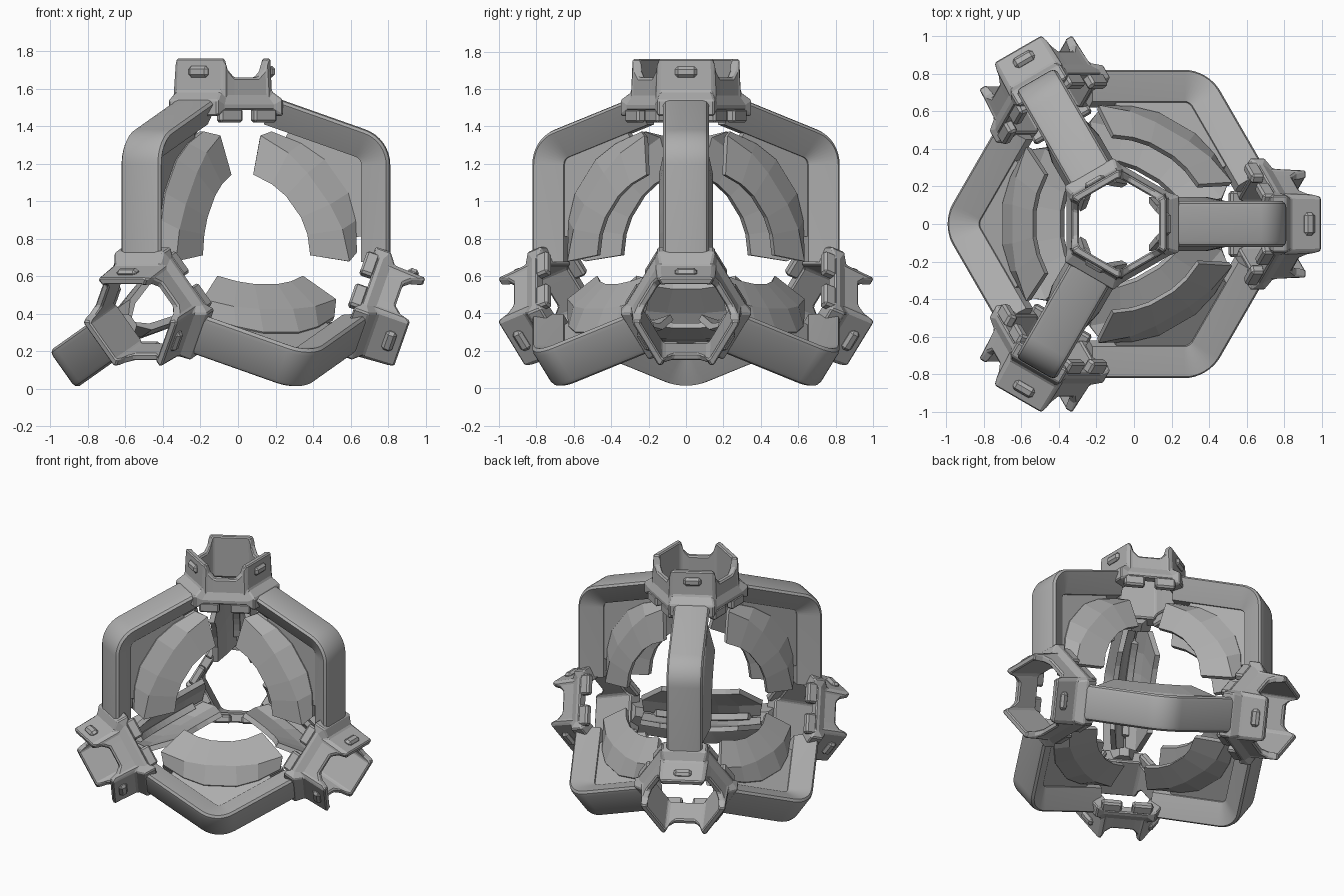
import bpy, bmesh
from math import cos, sin, pi, radians, sqrt
from mathutils import Vector, Matrix

cube = bpy.data.objects.get("Cube")
if cube:
    bpy.data.objects.remove(cube)

CENTRE = Vector((-0.08, 0, 0.705))
grey = bpy.data.materials.new("plain_grey")
grey.use_nodes = True
COLOUR = (0.42, 0.42, 0.42, 1)
grey.diffuse_color = COLOUR
grey.node_tree.nodes["Principled BSDF"].inputs["Base Color"].default_value = COLOUR


def loft(name, rings, frame, closed=False):
    """Skin equal-length closed rings; cap the ends, or join last to first."""
    bm = bmesh.new()
    rows = [[bm.verts.new(frame @ Vector(p)) for p in ring] for ring in rings]
    count = len(rows[0])
    pairs = list(zip(rows, rows[1:]))
    if closed:
        pairs.append((rows[-1], rows[0]))
    for a, b in pairs:
        for k in range(count):
            m = (k + 1) % count
            bm.faces.new((a[k], a[m], b[m], b[k]))
    if not closed:
        bm.faces.new(rows[0])
        bm.faces.new(rows[-1])
    bmesh.ops.recalc_face_normals(bm, faces=bm.faces)
    mesh = bpy.data.meshes.new(name)
    bm.to_mesh(mesh)
    bm.free()
    mesh.materials.append(grey)
    obj = bpy.data.objects.new(name, mesh)
    bpy.context.collection.objects.link(obj)
    return obj


def bevel(obj, width):
    mod = obj.modifiers.new("bevel", "BEVEL")
    mod.width, mod.segments, mod.limit_method = width, 1, "ANGLE"


def block(name, lo, hi, frame, width):
    rings = [[(lo[0], lo[1], z), (hi[0], lo[1], z), (hi[0], hi[1], z), (lo[0], hi[1], z)]
             for z in (lo[2], hi[2])]
    bevel(loft(name, rings, frame), width)


def make_frame(x, y, z):
    m = Matrix((x, y, z)).transposed().to_4x4()
    m.translation = CENTRE
    return m


# Four corner directions of a tetrahedron
corners = [Vector((0, 0, 1))]
for k in range(3):
    a = k * 2 * pi / 3
    corners.append(Vector((cos(a) * sqrt(8) / 3, sin(a) * sqrt(8) / 3, -1 / 3)))


# Hexagonal sockets: plain sides flare over the bars, the other sides are notched
def socket(name, frame):
    TOP, NOTCH = 1.055, 0.955
    plain = [(-0.13, TOP), (0.13, TOP)]
    notched = [(-0.135, TOP), (-0.115, 0.995), (-0.075, NOTCH),
               (0.075, NOTCH), (0.115, 0.995), (0.135, TOP)]
    rows = [[] for _ in range(6)]
    for side in range(6):
        a = side * pi / 3
        out, along = Vector((cos(a), sin(a), 0)), Vector((-sin(a), cos(a), 0))
        if side % 2:
            tops, foot = notched, [(0.215, 0.78), (0.28, 0.78), (0.28, 0.81), (0.257, 0.86)]
        else:
            tops, foot = plain, [(0.215, 0.75), (0.32, 0.75), (0.32, 0.835), (0.26, 0.88)]
        for s, top in tops:
            for row, (r, z) in zip(rows, foot + [(0.252, top), (0.213, top)]):
                row.append(out * r + along * s * min(r, 0.29) / 0.25 + Vector((0, 0, z)))
    bevel(loft(name, rows, frame, closed=True), 0.008)


for i, v in enumerate(corners):
    other = corners[(i + 1) % 4]
    x = (other - v * other.dot(v)).normalized()
    frame = make_frame(x, v.cross(x), v)
    socket(f"socket_{i}", frame)
    for k in range(3):
        turn = frame @ Matrix.Rotation(k * 2 * pi / 3, 4, "Z")
        block(f"latch_{i}_{k}", (0.24, -0.06, 0.955), (0.278, 0.06, 1.015), turn, 0.016)
        # Paired brackets under each notched side
        turn = turn @ Matrix.Rotation(pi / 3, 4, "Z")
        for s in (-1, 1):
            y = sorted((s * 0.035, s * 0.175))
            block(f"bracket_{i}_{k}_{s}", (0.225, y[0], 0.715), (0.28, y[1], 0.79), turn, 0.012)

# Bent wedge bars, web plates and flared petals, in (out, along, side) axes
SLOPE = radians(35.264)
ROUND, TIP, LEG = 0.2, 1.092, 0.66
hub = TIP - ROUND / cos(SLOPE)
half_section = [(0, 0.09), (-0.006, 0.11), (-0.022, 0.122), (-0.03, 0.118), (-0.155, 0.032)]
bar_section = half_section + [(w, -side) for w, side in reversed(half_section)]


def bar_stations():
    end = (TIP - LEG * sin(SLOPE), LEG * cos(SLOPE))
    stations = [((end[0], -end[1]), -SLOPE)]
    for k in range(9):
        t = SLOPE * (k / 4 - 1)
        stations.append(((hub + ROUND * cos(t), ROUND * sin(t)), t))
    return stations + [(end, SLOPE)]


def polar(radius, degrees, side):
    return (radius * cos(radians(degrees)), radius * sin(radians(degrees)), side)


bars = []
for i in range(4):
    for j in range(i + 1, 4):
        out = (corners[i] + corners[j]).normalized()
        along = (corners[j] - corners[i]).normalized()
        frame = make_frame(out, along, out.cross(along))
        tag = f"{i}_{j}"

        rings = [[(p[0] + w * cos(t), p[1] + w * sin(t), side) for w, side in bar_section]
                 for p, t in bar_stations()]
        bars.append(loft("bar_" + tag, rings, frame))

        # Web plate filling the inside of the bend
        rings = []
        for k in range(13):
            a = -27 + 4.5 * k
            edge = min(0.745 / cos(SLOPE - radians(abs(a))), 0.905)
            rings.append([polar(0.68, a, -0.022), polar(edge, a, -0.022),
                          polar(edge, a, 0.022), polar(0.68, a, 0.022)])
        loft("web_" + tag, rings, frame)

        # Two flared petal plates with a crease, following a faceted arc
        for s in (-1, 1):
            rings = []
            for f in (-1, -0.6, -0.25, 0.25, 0.6, 1):
                crease = 0.62 + 0.055 * abs(f)
                outer = 0.76 - 0.045 * abs(f)
                rings.append([polar(0.465, 34.5 * f, s * 0.145), polar(crease, 37.5 * f, s * 0.1),
                              polar(outer, 33.5 * f, s * 0.03), polar(outer, 33.5 * f, s * 0.005),
                              polar(crease - 0.01, 37.5 * f, s * 0.065),
                              polar(0.465, 34.5 * f, s * 0.11)])
            loft(f"petal_{tag}_{s}", rings, frame)

bpy.ops.object.select_all(action="DESELECT")
for obj in bars:
    obj.select_set(True)
bpy.context.view_layer.objects.active = bars[0]
bpy.ops.object.shade_smooth_by_angle(angle=radians(35))
